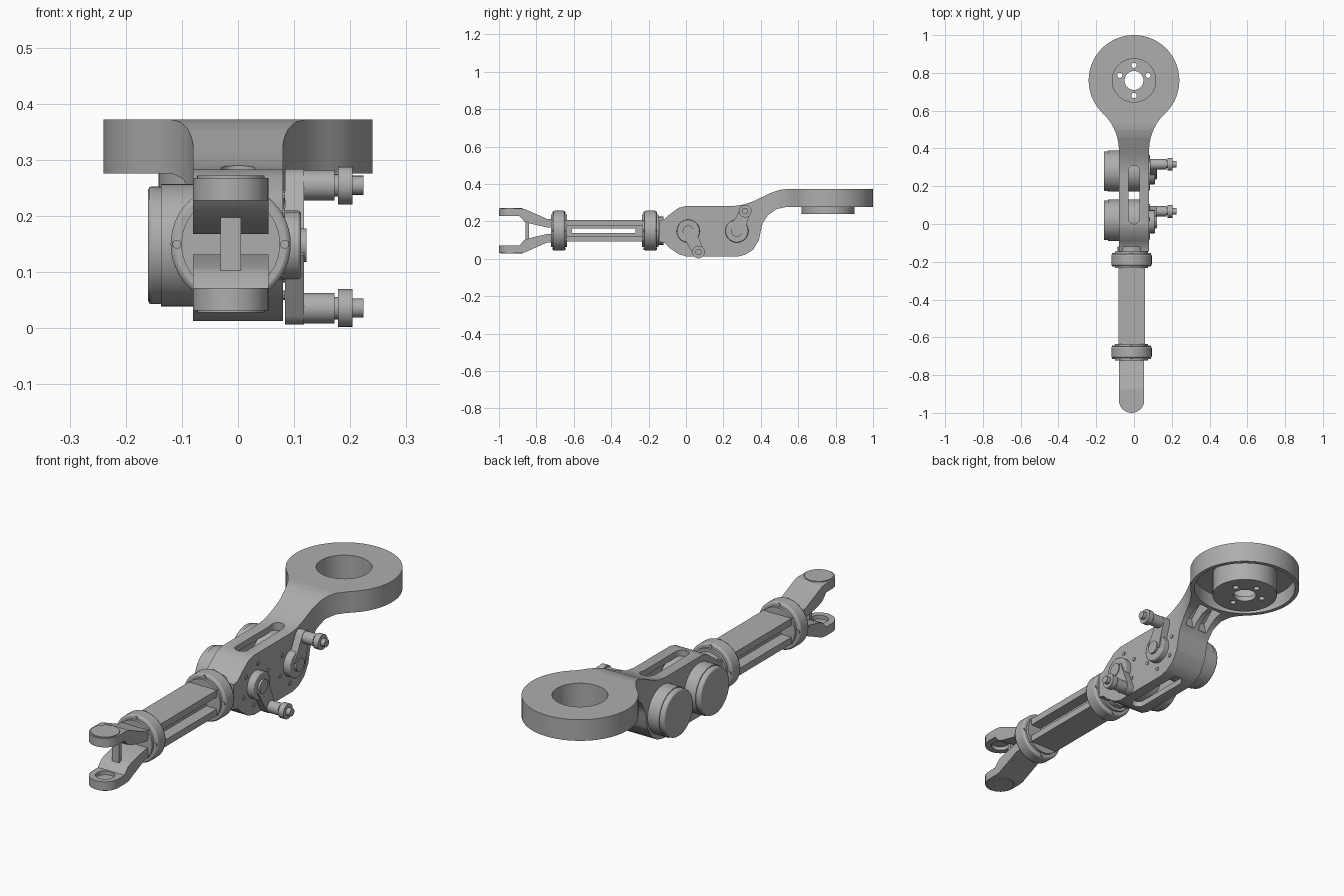
import bpy, bmesh, math
from mathutils import Vector

cube = bpy.data.objects.get("Cube")
if cube:
    bpy.data.objects.remove(cube)

grey = bpy.data.materials.new("machined_grey")
grey.use_nodes = True
GREY = (0.42, 0.42, 0.42, 1)
grey.diffuse_color = GREY
grey.node_tree.nodes["Principled BSDF"].inputs["Base Color"].default_value = GREY

CX, CZ = -0.013, 0.15      # axis of the forearm
RING_Y, RING_R = 0.76, 0.24


def arc(u, v, r, a0=0, a1=360, n=48):
    """Points on an arc; a full turn leaves out the repeated last point."""
    steps = n if abs(a1 - a0) == 360 else n - 1
    angles = [math.radians(a0 + (a1 - a0) * i / steps) for i in range(n)]
    return [(u + r * math.cos(a), v + r * math.sin(a)) for a in angles]


def prism(name, pts, axis, a, b, bevel=0):
    """Extrude a 2D outline along an axis from a to b."""
    place = {"x": lambda p, d: (d, p[0], p[1]),
             "y": lambda p, d: (p[0], d, p[1]),
             "z": lambda p, d: (p[0], p[1], d)}[axis]
    bm = bmesh.new()
    low, high = ([bm.verts.new(place(p, d)) for p in pts] for d in (a, b))
    bm.faces.new(low)
    bm.faces.new(high)
    for i in range(len(pts)):
        j = (i + 1) % len(pts)
        bm.faces.new((low[i], low[j], high[j], high[i]))
    bmesh.ops.recalc_face_normals(bm, faces=bm.faces)
    mesh = bpy.data.meshes.new(name)
    bm.to_mesh(mesh)
    bm.free()
    obj = bpy.data.objects.new(name, mesh)
    bpy.context.collection.objects.link(obj)
    mesh.materials.append(grey)
    if bevel:
        mod = obj.modifiers.new("edge", "BEVEL")
        mod.width, mod.segments, mod.limit_method = bevel, 2, "ANGLE"
    return obj


def box(name, x0, x1, y0, y1, z0, z1):
    return prism(name, [(x0, y0), (x1, y0), (x1, y1), (x0, y1)], "z", z0, z1)


def carve(obj, cutter, operation="DIFFERENCE"):
    """Apply a boolean and remove the cutter."""
    mod = obj.modifiers.new("carve", "BOOLEAN")
    mod.operation, mod.object, mod.solver = operation, cutter, "EXACT"
    graph = bpy.context.evaluated_depsgraph_get()
    mesh = bpy.data.meshes.new_from_object(obj.evaluated_get(graph))
    obj.modifiers.clear()
    obj.data = mesh
    bpy.data.objects.remove(cutter)


def slot(name, y0, y1, r, x=0):
    return arc(x, y1 - r, r, 0, 180, 16) + arc(x, y0 + r, r, 180, 360, 16)


# Housing, neck and ring: side outline trimmed by the plan outline
side = [(1.02, .372), (.53, .372), (.5, .368), (.46, .355), (.36, .308), (.31, .29),
        (.26, .283), (0, .283), (-.04, .272), (-.09, .235), (-.115, .212), (-.145, .205),
        (-.145, .092), (-.115, .085), (-.09, .06), (-.04, .025), (0, .013), (.28, .013),
        (.32, .023), (.36, .05), (.39, .1), (.4, .15), (.41, .19), (.44, .235),
        (.485, .266), (.53, .276), (1.02, .276)]
HALF, FILLET = 0.08, 0.27
fx = HALF + FILLET
fy = RING_Y - math.sqrt((RING_R + FILLET) ** 2 - fx ** 2)
turn = math.degrees(math.atan2(RING_Y - fy, fx))
right = [(HALF, -.2)] + arc(fx, fy, FILLET, 180, 180 - turn, 14)[:-1]
ring = arc(0, RING_Y, RING_R, -turn, 180 + turn, 56)
plan = right + ring + [(-x, y) for x, y in reversed(right)]

housing = prism("housing_and_ring", side, "x", -.3, .3)
carve(housing, prism("plan_cutter", plan, "z", -.1, .6), "INTERSECT")
cavity = [(.34, .24), (.29, .255), (0, .255), (-.08, .2), (-.08, .1),
          (0, .04), (.28, .04), (.34, .08), (.365, .15)]
carve(housing, prism("cavity_cutter", cavity, "x", -.055, .055))
carve(housing, prism("slot_cutter", slot("slot", 0, .31, .03), "z", -.1, .33))
carve(housing, prism("recess_cutter", arc(0, RING_Y, .222), "z", .2, .345))
carve(housing, prism("bore_cutter", arc(0, RING_Y, .115), "z", .3, .5))
channel = [(.42, .22), (.41, .27), (.47, .325), (.525, .342), (.525, .2), (.45, .2)]
for x in (-.036, .036):
    carve(housing, prism("channel_cutter", channel, "x", x - .024, x + .024))

# Cup hanging inside the ring, with a drilled floor
cup = prism("ring_cup", arc(0, RING_Y, .142), "z", .24, .358)
carve(cup, prism("cup_cutter", arc(0, RING_Y, .115), "z", .262, .5))
carve(cup, prism("centre_cutter", arc(0, RING_Y, .05, n=32), "z", .1, .4))
for angle in (20, 90, 160, 270):
    u, v = arc(0, RING_Y, .08, angle, angle + 1, 2)[0]
    carve(cup, prism("screw_cutter", arc(u, v, .014, n=12), "z", .1, .4))

# Two motors through the housing, each with a crank and a rod pin
for label, my, py, pz in (("front", .02, .067, .036), ("rear", .28, .316, .255)):
    mz = .148
    prism(label + "_motor", arc(my, mz, .109), "x", -.137, .05)
    prism(label + "_motor_cap", arc(my, mz, .105), "x", -.16, -.13, .006)
    prism(label + "_crank_hub", arc(my - .008, mz, .062, n=20), "x", .07, .112, .005)
    prism(label + "_crank_boss", arc(my - .008, mz, .03, n=20), "x", .11, .122)
    # Tapered crank arm from the hub to the pin
    hub, pin = Vector((my - .008, mz)), Vector((py, pz))
    way = (pin - hub).normalized()
    across = Vector((-way.y, way.x))
    heading = math.degrees(math.atan2(way.y, way.x))
    arm = [hub + across * .04, hub - across * .04] + arc(py, pz, .029, heading - 90, heading + 90, 14)
    prism(label + "_crank_arm", arm, "x", .084, .118)
    for part, r, x0, x1 in (("pin", .027, .11, .172), ("neck", .02, .17, .182),
                            ("collar", .034, .178, .204), ("tip", .017, .2, .224)):
        prism(label + "_rod_" + part, arc(py, pz, r, n=20), "x", x0, x1)
    # Mounting bolts around the crank
    for y, z in arc(my - .008, mz, .09, 20, 380, 6):
        if (Vector((y, z)) - pin).length > .04:
            prism(label + "_bolt", arc(y, z, .009, n=10), "x", .075, .084)

# Flanges at both ends of the forearm
for label, y0, y1 in (("rear", -.222, -.158), ("front", -.71, -.648)):
    prism(label + "_flange", arc(CX, CZ, .107), "y", y0, y1, .008)
    prism(label + "_flange_step", arc(CX, CZ, .088), "y", y0 - .012, y1 + .012)
    for u, v in arc(CX, CZ, .096, 0, 360, 4):
        prism(label + "_flange_bolt", arc(u, v, .008, n=10), "y", y0 - .004, y1 + .004)
prism("flange_collar", arc(CX, CZ, .075), "y", -.17, -.12)

# Forearm I-beam with a slotted web
for label, s in (("upper", 1), ("lower", -1)):
    z0, z1 = sorted((CZ + s * .027, CZ + s * .058))
    box(label + "_forearm_plate", -.083, .057, -.66, -.21, z0, z1)
web = box("forearm_web", CX - .018, CX + .018, -.66, -.21, .1, .2)
window = [(y, z) for y, z in ((-.61, .139), (-.27, .139), (-.27, .161), (-.61, .161))]
carve(web, prism("web_cutter", window, "x", -.2, .2))

# Wrist fork: two mirrored prongs with round eyes
TIP_R = .067
TIP_Y = TIP_R - 1
prong = [(-.7, .062), (-.74, .062), (-.86, .115), (-.88, .118), (-1.02, .118), (-1.02, .078),
         (-.89, .078), (-.865, .05), (-.84, .04), (-.745, .018), (-.7, .018)]
for label, s in (("upper", 1), ("lower", -1)):
    fork = prism(label + "_fork_prong", [(y, CZ + s * z) for y, z in prong], "x", -.1, .1)
    carve(fork, prism("tip_cutter", slot("tip", -1, -.5, TIP_R, CX), "z", -.1, .5), "INTERSECT")
    inner, outer = CZ + s * .07, CZ + s * .095
    carve(fork, prism("eye_cutter", arc(CX, TIP_Y, .04, n=24), "z", *sorted((inner, outer))))
    prism(label + "_fork_cap", arc(CX, TIP_Y, .06, n=32), "z",
          *sorted((CZ + s * .115, CZ + s * .122)))
box("fork_brace", CX - .018, CX + .018, -.858, -.84, .1, .2)

# Smooth the round surfaces and keep the edges sharp
bpy.ops.object.select_all(action="DESELECT")
for obj in bpy.context.collection.objects:
    if obj.type == "MESH":
        obj.select_set(True)
        bpy.context.view_layer.objects.active = obj
bpy.ops.object.shade_smooth_by_angle(angle=math.radians(30))
